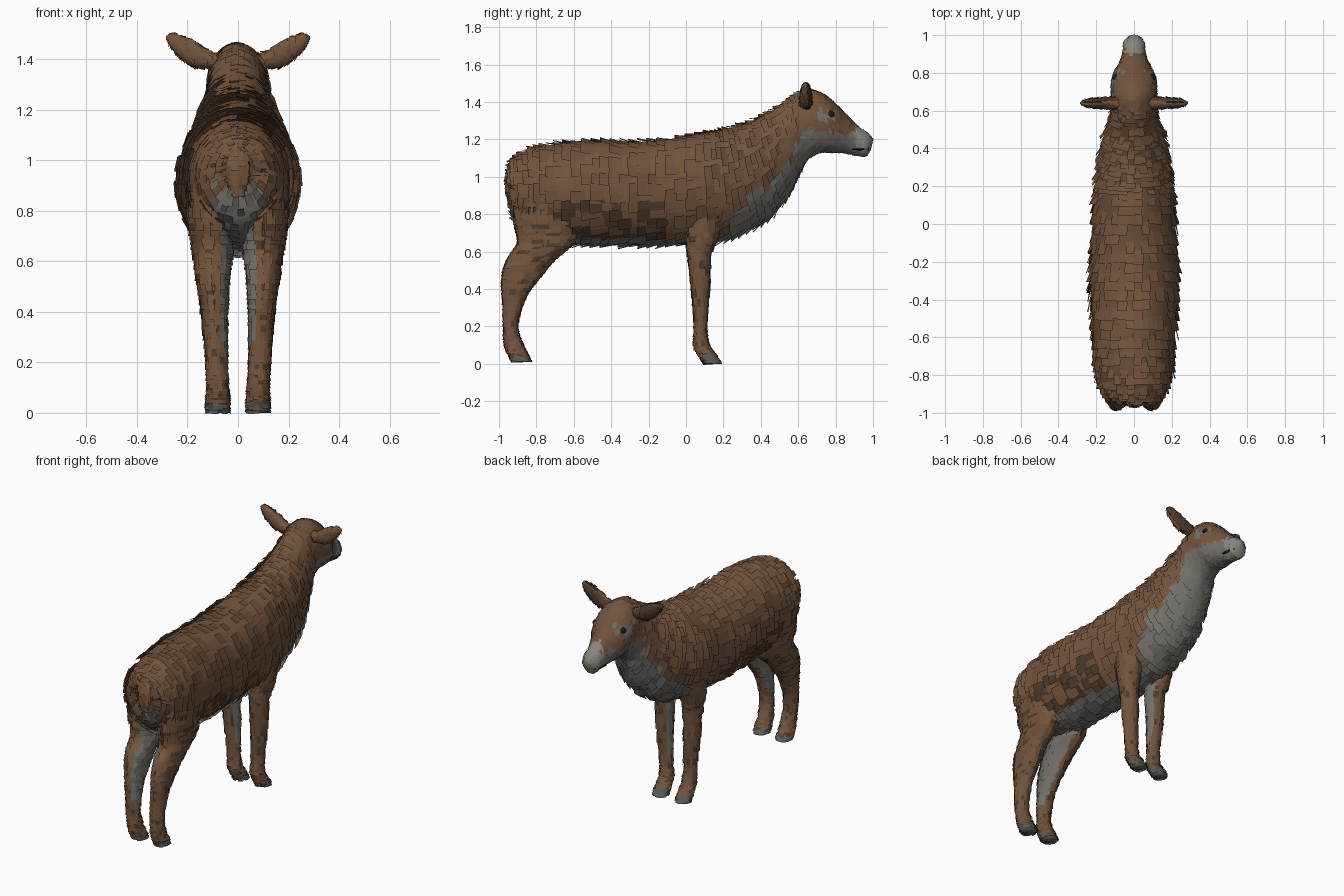
import bpy, bmesh, math, random
from mathutils import Vector

random.seed(4)
if "Cube" in bpy.data.objects:
    bpy.data.objects.remove(bpy.data.objects["Cube"])

COLOURS = {
    "brown coat": (.17, .088, .046), "dark brown coat": (.075, .042, .024),
    "grey underside": (.17, .16, .14), "pale muzzle": (.25, .24, .215),
    "black": (.012, .011, .01), "hoof grey": (.1, .1, .095)}
BROWN, DARK, GREY, PALE, BLACK, HOOF = range(6)
MATS = []
for name, rgb in COLOURS.items():
    m = bpy.data.materials.new(name)
    m.use_nodes = True
    m.diffuse_color = (*rgb, 1)
    bsdf = m.node_tree.nodes["Principled BSDF"]
    bsdf.inputs["Base Color"].default_value = (*rgb, 1)
    bsdf.inputs["Roughness"].default_value = .9
    MATS.append(m)


def smooth(keys, steps):
    """Catmull-Rom interpolation through a list of number tuples."""
    out = []
    for i in range(len(keys) - 1):
        a, b, c, d = (keys[max(0, min(len(keys) - 1, i + k))] for k in (-1, 0, 1, 2))
        for s in range(steps):
            t = s / steps
            out.append([q + .5 * t * (r - p + t * (2*p - 5*q + 4*r - o + t * (3*(q - r) + o - p)))
                        for p, q, r, o in zip(a, b, c, d)])
    return out + [list(keys[-1])]


def yz_ring(sec, sides):
    """Ellipse from x centre, half width, and top and bottom points in y and z."""
    xc, w, ty, tz, by, bz = sec
    top, low = Vector((xc, ty, tz)), Vector((xc, by, bz))
    mid, half = (top + low) / 2, (top - low) / 2
    angles = [2 * math.pi * k / sides for k in range(sides)]
    return [mid + half * math.sin(a) + Vector((w * math.cos(a), 0, 0)) for a in angles]


def ear_ring(sec, sides):
    x, z, h, t = sec
    return [Vector((x, .64 + t * math.cos(a), z + h * math.sin(a)))
            for a in (2 * math.pi * k / sides for k in range(sides))]


def loft(name, keys, rule, ring=yz_ring, sides=20, steps=4, mirror=1, fur=0, lift=None):
    """Skin rings, lay lifted fur tufts over the faces, and colour by rule."""
    bm = bmesh.new()
    rings = [[bm.verts.new((p.x * mirror, p.y, p.z)) for p in ring(s, sides)]
             for s in smooth(keys, steps)]
    quads = []
    for a, b in zip(rings, rings[1:]):
        for k in range(sides):
            j = (k + 1) % sides
            quads.append((bm.faces.new((a[k], a[j], b[j], b[k])), a[k], a[j], b[j], b[k]))
    bm.faces.new(rings[0])
    bm.faces.new(rings[-1])
    bmesh.ops.recalc_face_normals(bm, faces=bm.faces)
    bm.normal_update()
    for f in bm.faces:
        f.material_index = rule(f.calc_center_median(), f.normal)
        f.smooth = True
    # each tuft is a flap rooted in the skin with its tip raised
    for f, *corners in quads:
        if random.random() > fur:
            continue
        p = [v.co.copy() for v in corners]
        c, n = f.calc_center_median(), f.normal
        h = (lift(c) if lift else .007) * random.uniform(.4, 1.1)
        grow = random.uniform(1.1, 1.6)
        p = [c + (q - c) * grow + n * (h if i < 2 else .001) for i, q in enumerate(p)]
        if f.verts[0] is not corners[0] or f.verts[1] is not corners[1]:
            p.reverse()
        flap = bm.faces.new([bm.verts.new(q) for q in p])
        flap.normal_update()
        if flap.normal.dot(n) < 0:
            flap.normal_flip()
        jitter = Vector((0, random.uniform(-.03, .03), random.uniform(-.02, .02)))
        flap.material_index = rule(c + jitter, n)
    mesh = bpy.data.meshes.new(name)
    bm.to_mesh(mesh)
    bm.free()
    for m in MATS:
        mesh.materials.append(m)
    ob = bpy.data.objects.new(name, mesh)
    bpy.context.collection.objects.link(ob)
    return ob


# body, neck and head in one skin, from rump to nose
def body_rule(c, n):
    if c.y > .91:
        return PALE
    if .7 < c.y < .8 and 1.3 < c.z < 1.36:
        return GREY
    if c.y > .22:
        line = .8 + (c.y - .26) if c.y < .56 else min(1.1 + (c.y - .56) * 3, 1.24)
        return GREY if c.z < line else BROWN
    if c.y < -.84 and c.z < .89 and abs(c.x) < .1:
        return GREY
    if n.z < -.8:
        return GREY
    if -.66 < c.y < -.08 and c.z < .86 and random.random() < .6:
        return DARK
    return BROWN


BODY = [(.05, -.945, 1.04, -.935, .9), (.14, -.93, 1.09, -.92, .78), (.19, -.84, 1.145, -.83, .69),
        (.21, -.7, 1.175, -.7, .65), (.222, -.5, 1.19, -.5, .64), (.232, -.3, 1.185, -.3, .635),
        (.222, -.1, 1.2, -.1, .64), (.213, .1, 1.235, .12, .65), (.2, .2, 1.25, .28, .69),
        (.18, .3, 1.28, .43, .77), (.157, .4, 1.32, .53, .87), (.133, .5, 1.38, .6, 1),
        (.12, .58, 1.44, .65, 1.09), (.122, .66, 1.465, .72, 1.13), (.118, .74, 1.44, .78, 1.13),
        (.1, .8, 1.39, .83, 1.13), (.07, .86, 1.33, .88, 1.12), (.058, .92, 1.27, .92, 1.115),
        (.053, .97, 1.235, .96, 1.11), (.025, 1, 1.2, .985, 1.14)]
loft("body", [(0, *s) for s in BODY], body_rule, sides=36, fur=.6,
     lift=lambda c: .022 if c.y < .5 else .012 if c.y < .62 else .005)


# legs: height, back edge, front edge, x centre, half width
def leg_rule(c, n):
    if c.z < .035:
        return HOOF
    inner = n.x * (1 if c.x > 0 else -1) < -.6
    if inner and c.z > .25:
        return GREY
    return DARK if random.random() < .1 else BROWN


HIND = [(.9, -.92, -.6, .11, .09), (.75, -.915, -.58, .105, .09), (.65, -.9, -.6, .1, .08),
        (.55, -.96, -.71, .1, .067), (.45, -.985, -.79, .095, .055), (.35, -.98, -.86, .09, .047),
        (.2, -.975, -.9, .085, .042), (.1, -.97, -.87, .08, .042), (.05, -.95, -.845, .08, .046),
        (.01, -.93, -.825, .08, .046)]
FORE = [(.85, -.02, .22, .12, .07), (.68, 0, .17, .11, .07), (.58, .01, .135, .1, .058),
        (.4, .03, .125, .095, .05), (.2, .045, .11, .085, .041), (.1, .04, .125, .08, .042),
        (.05, .065, .16, .08, .046), (0, .095, .19, .08, .046)]
for side, word in ((1, "left"), (-1, "right")):
    for part, keys in (("hind_leg", HIND), ("front_leg", FORE)):
        loft(f"{word}_{part}", [(x, w, f, z, b, z) for z, b, f, x, w in reversed(keys)],
             leg_rule, steps=5, sides=16, mirror=side, fur=.6)

    # ears with a dark hollow facing forward
    loft(f"{word}_ear", [(.07, 1.39, .03, .03), (.12, 1.4, .036, .032), (.17, 1.42, .052, .03),
                         (.22, 1.445, .047, .026), (.26, 1.47, .033, .02), (.285, 1.485, .006, .005)],
         lambda c, n: DARK if n.y > .55 else BLACK if n.y > .3 else BROWN,
         ear_ring, sides=16, mirror=side, fur=.3)

    # eyes and mouth line
    bpy.ops.mesh.primitive_uv_sphere_add(segments=16, ring_count=10, radius=.02,
                                         location=(side * .094, .775, 1.335))
    eye = bpy.context.object
    eye.name = f"{word}_eye"
    eye.data.materials.append(MATS[BLACK])
    loft(f"{word}_mouth", [(.055, .008, .89, 1.152, .89, 1.144), (.051, .008, .93, 1.152, .93, 1.142),
                           (.036, .008, .978, 1.155, .978, 1.145)],
         lambda c, n: BLACK, sides=8, mirror=side)
    # dark hollow beside the tail
    loft(f"{word}_rump_hollow", [(.08, .03, -.925, 1.02, -.925, 1.01), (.08, .038, -.94, .97, -.92, .97),
                                 (.075, .03, -.925, .92, -.925, .91)],
         lambda c, n: DARK, sides=10, mirror=side, fur=.5)

# short hanging tail
loft("tail", [(0, .02, -.945, .86, -.935, .86), (0, .04, -.965, .92, -.93, .92),
              (0, .045, -.965, 1, -.92, 1), (0, .03, -.945, 1.06, -.9, 1.05)],
     lambda c, n: BROWN, sides=12, fur=.6)
